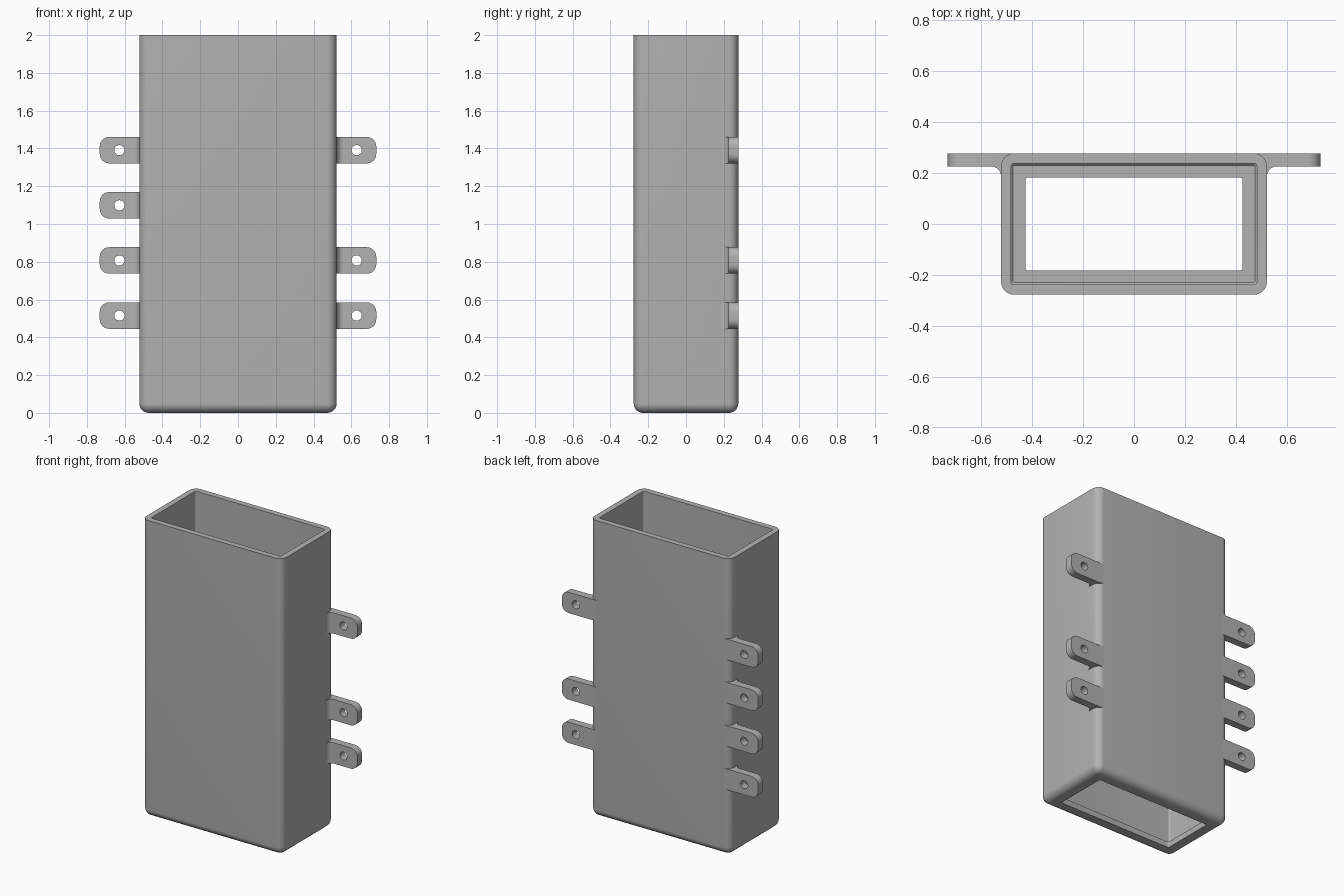
import bpy, bmesh, math
from mathutils import Matrix, Vector

cube = bpy.data.objects.get("Cube")
if cube:
    bpy.data.objects.remove(cube, do_unlink=True)

grey = bpy.data.materials.new("plain grey")
grey.use_nodes = True
COLOUR = (0.448, 0.448, 0.448, 1)
grey.diffuse_color = COLOUR
grey.node_tree.nodes["Principled BSDF"].inputs["Base Color"].default_value = COLOUR

HALF_X, HALF_Y, HEIGHT = 0.522, 0.277, 2.0
ROUND, WALL, LIP = 0.05, 0.039, 0.095


def add_object(name, bm):
    bmesh.ops.recalc_face_normals(bm, faces=bm.faces)
    mesh = bpy.data.meshes.new(name)
    bm.to_mesh(mesh)
    bm.free()
    mesh.materials.append(grey)
    obj = bpy.data.objects.new(name, mesh)
    bpy.context.collection.objects.link(obj)
    return obj


def smooth(obj):
    bpy.ops.object.select_all(action='DESELECT')
    obj.select_set(True)
    bpy.context.view_layer.objects.active = obj
    bpy.ops.object.shade_smooth_by_angle(angle=math.radians(30))


def arc(cx, cy, r, start, end, steps):
    for i in range(steps + 1):
        a = math.radians(start + (end - start) * i / steps)
        yield cx + r * math.cos(a), cy + r * math.sin(a)


def ring(bm, inset, radius, z):
    """Rounded rectangle loop, inset from the outer wall."""
    hx, hy = HALF_X - inset - radius, HALF_Y - inset - radius
    corners = [(hx, hy, 0), (-hx, hy, 90), (-hx, -hy, 180), (hx, -hy, 270)]
    return [bm.verts.new((x, y, z)) for cx, cy, a in corners
            for x, y in arc(cx, cy, radius, a, a + 90, 8)]


# Hollow case: outer wall, rounded foot, bottom opening, lip, inner wall
bm = bmesh.new()
rings = [ring(bm, 0, ROUND, HEIGHT)]
for c, s in arc(0, 0, ROUND, 0, 85, 8):
    rings.append(ring(bm, ROUND - c, c, ROUND - s))
rings.append(ring(bm, ROUND, 0.004, 0))
for inset, radius, z in [(LIP, 0.01, 0), (LIP, 0.01, WALL),
                         (WALL + 0.008, 0.008, WALL), (WALL, 0.012, WALL + 0.008),
                         (WALL, 0.012, HEIGHT)]:
    rings.append(ring(bm, inset, radius, z))
for a, b in zip(rings, rings[1:] + rings[:1]):
    for i in range(len(a)):
        j = (i + 1) % len(a)
        bm.faces.new((a[i], a[j], b[j], b[i]))
smooth(add_object("case", bm))

# Mounting tab: plan profile with a fillet at the wall, extruded upward
TIP, TAB_H, FILLET = 0.732, 0.14, 0.038
front = HALF_Y - 0.051
profile = [(HALF_X - ROUND, HALF_Y), (0.497, 0.25), (0.497, front - FILLET)]
profile += list(arc(HALF_X + FILLET, front - FILLET, FILLET, 180, 90, 8))
profile += [(TIP, front), (TIP, HALF_Y)]
bm = bmesh.new()
base = bm.faces.new([bm.verts.new((x, y, -TAB_H / 2)) for x, y in profile])
top = bmesh.ops.extrude_face_region(bm, geom=[base])["geom"]
bmesh.ops.translate(bm, vec=Vector((0, 0, TAB_H)),
                    verts=[v for v in top if isinstance(v, bmesh.types.BMVert)])
tip_edges = [e for e in bm.edges if all(v.co.x > TIP - 0.001 for v in e.verts)
             and abs(e.verts[0].co.y - e.verts[1].co.y) > 0.01]
bmesh.ops.bevel(bm, geom=tip_edges, offset=0.05, segments=8, profile=0.5, affect='EDGES')
tab = add_object("mounting_tab", bm)

# Screw hole through the tab
bm = bmesh.new()
bmesh.ops.create_cone(bm, cap_ends=True, segments=32, radius1=0.027, radius2=0.027, depth=0.3,
                      matrix=Matrix.Translation((0.628, 0.25, 0))
                      @ Matrix.Rotation(math.radians(90), 4, 'X'))
cutter = add_object("hole_cutter", bm)
cutter.hide_render = True
hole = tab.modifiers.new("screw hole", 'BOOLEAN')
hole.operation, hole.solver, hole.object = 'DIFFERENCE', 'EXACT', cutter
smooth(tab)
bpy.ops.object.modifier_apply(modifier=hole.name)
bpy.data.objects.remove(cutter, do_unlink=True)

# Repeat the tab along both sides
for side, sign, heights in [("left", 1, (0.515, 0.807, 1.391)),
                            ("right", -1, (0.515, 0.807, 1.099, 1.391))]:
    for number, z in enumerate(heights, 1):
        mesh = tab.data.copy()
        mesh.transform(Matrix.Translation((0, 0, z)) @ Matrix.Diagonal((sign, 1, 1, 1)))
        if sign < 0:
            mesh.flip_normals()
        copy = bpy.data.objects.new(f"{side}_tab_{number}", mesh)
        bpy.context.collection.objects.link(copy)
        smooth(copy)
bpy.data.objects.remove(tab, do_unlink=True)
